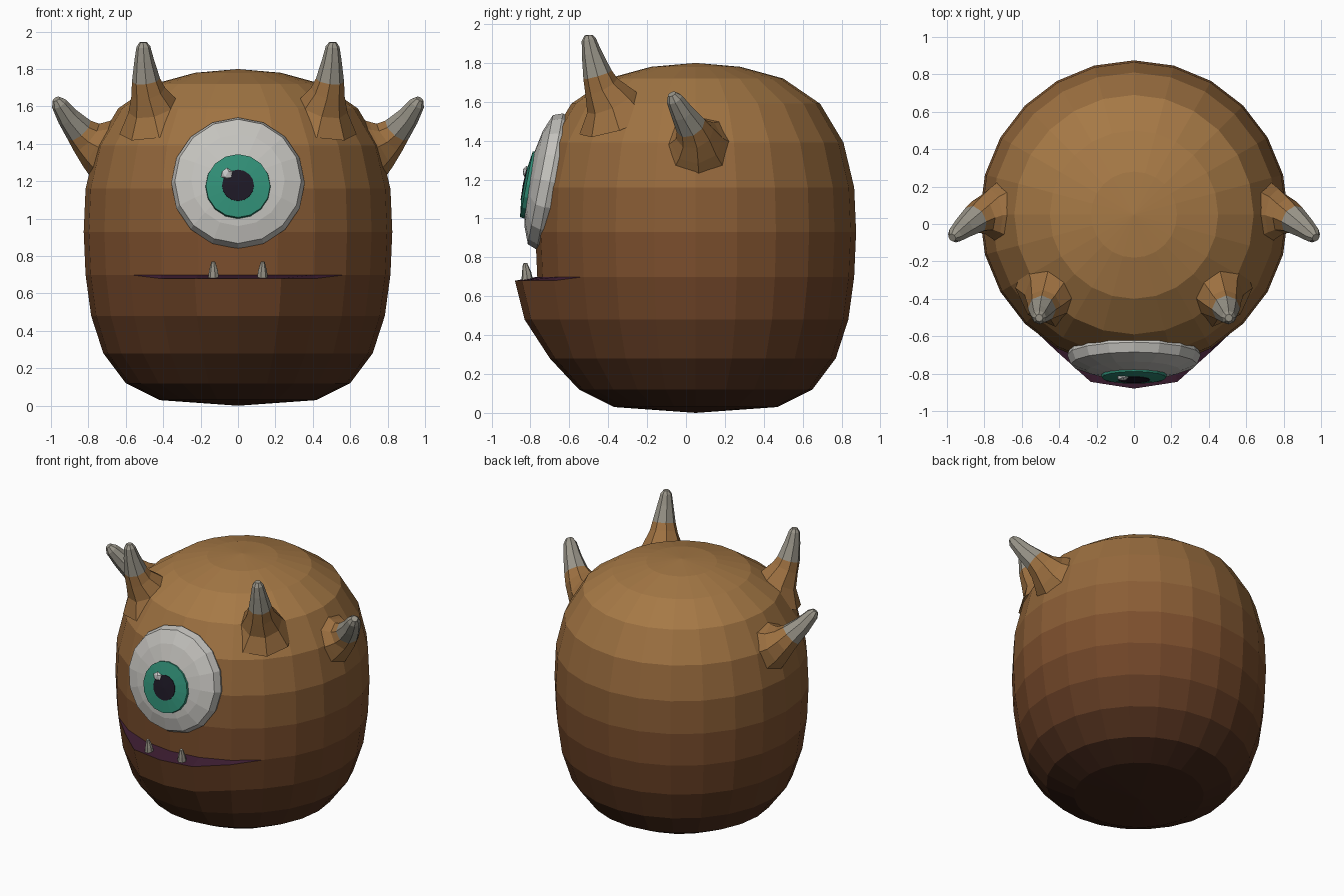
import bpy, bmesh, math
from mathutils import Vector, Matrix

if "Cube" in bpy.data.objects:
    bpy.data.objects.remove(bpy.data.objects["Cube"])


def mat(name, rgb):
    m = bpy.data.materials.new(name)
    m.diffuse_color = (*rgb, 1)
    m.use_nodes = True
    m.node_tree.nodes["Principled BSDF"].inputs["Base Color"].default_value = m.diffuse_color
    return m


def skin_colour(z):
    dark, mid, tan = Vector((.035, .012, .007)), Vector((.19, .07, .024)), Vector((.38, .19, .06))
    if z < 0.75:
        return dark.lerp(mid, max(z, 0) / 0.75)
    return mid.lerp(tan, min((z - 0.75) / 0.9, 1))


HORN = mat("horn_grey", (.32, .30, .25))
SKIN = mat("horn_skin", skin_colour(1.45))
MOUTH = mat("mouth_purple", (.045, .012, .03))
WHITE = mat("eye_white", (.55, .54, .51))
TEAL = mat("iris_teal", (.03, .27, .18))
BLACK = mat("pupil_dark", (.012, .009, .018))
SHINE = mat("eye_shine", (.8, .8, .8))


def finish(name, bm, mats, mirror=False):
    bmesh.ops.remove_doubles(bm, verts=bm.verts, dist=1e-4)
    bmesh.ops.recalc_face_normals(bm, faces=bm.faces)
    me = bpy.data.meshes.new(name)
    bm.to_mesh(me)
    bm.free()
    for m in mats:
        me.materials.append(m)
    ob = bpy.data.objects.new(name, me)
    bpy.context.collection.objects.link(ob)
    if mirror:
        ob.modifiers.new("mirror", 'MIRROR').use_mirror_merge = False
    return ob


def bridge(bm, a, b, index):
    n = len(a)
    for i in range(n):
        j = (i + 1) % n
        bm.faces.new((a[i], a[j], b[j], b[i])).material_index = index


def tube(name, path, mats, slots, sides=8, mirror=True):
    """Rings of given radius along a path of (point, radius), capped at the ends."""
    bm = bmesh.new()
    pts = [Vector(p) for p, r in path]
    rings = []
    for k, (p, r) in enumerate(path):
        t = pts[min(k + 1, len(pts) - 1)] - pts[max(k - 1, 0)]
        q = Vector((0, 0, 1)).rotation_difference(t)
        rings.append([bm.verts.new(pts[k] + q @ Vector((r * math.cos(a), r * math.sin(a), 0)))
                      for a in (2 * math.pi * i / sides for i in range(sides))])
    for k in range(len(rings) - 1):
        bridge(bm, rings[k], rings[k + 1], slots[k])
    bm.faces.new(rings[0]).material_index = slots[0]
    bm.faces.new(rings[-1]).material_index = slots[-1]
    return finish(name, bm, mats, mirror)


# Body: 24-sided barrel with a protruding lower lip and a mouth ledge
SEG, CY = 24, 0.05
LOWER = [(.42, .03, 0), (.60, .12, 0), (.72, .28, .03), (.785, .48, .095), (.815, .70, .115)]
UPPER = [(.815, .70), (.825, .93), (.815, 1.16), (.76, 1.39), (.64, 1.59), (.45, 1.72), (.23, 1.78)]
PUSH = {0: 1, 1: .93, 2: .2}


def body_ring(bm, r, z, push=0):
    out = []
    for i in range(SEG):
        a = 2 * math.pi * i / SEG
        w = PUSH.get(min(i, SEG - i), 0)
        x = r * math.sin(a) * (1 + .9 * push * w)
        y = CY - r * math.cos(a) - push * w
        out.append(bm.verts.new((x, y, z - (.02 if z == .70 and push and w else 0))))
    return out


bm = bmesh.new()
lower = [body_ring(bm, *p) for p in LOWER]
upper = [body_ring(bm, *p) for p in UPPER]
mats = [MOUTH]
for rings, prof in ((lower, LOWER), (upper, UPPER)):
    for k in range(len(rings) - 1):
        mats.append(mat("skin_band", skin_colour((prof[k][1] + prof[k + 1][1]) / 2)))
        bridge(bm, rings[k], rings[k + 1], len(mats) - 1)
for i in range(-3, 3):
    bm.faces.new((lower[-1][i], lower[-1][i + 1], upper[0][i + 1], upper[0][i])).material_index = 0
for ring, z, slot in ((lower[0], 0, 1), (upper[-1], 1.8, len(mats) - 1)):
    pole = bm.verts.new((0, CY, z))
    for i in range(SEG):
        bm.faces.new((ring[i], ring[(i + 1) % SEG], pole)).material_index = slot
finish("body", bm, mats)

# Horns: skin-coloured flared roots with grey tips, mirrored
tube("front_horns", [((.43, -.35, 1.50), .21), ((.455, -.385, 1.60), .135), ((.48, -.435, 1.68), .092),
                     ((.492, -.455, 1.74), .076), ((.502, -.485, 1.85), .052),
                     ((.506, -.50, 1.92), .037), ((.507, -.502, 1.943), .02)],
     [SKIN, HORN], [0, 0, 0, 1, 1, 1])
tube("side_horns", [((.67, .06, 1.36), .21), ((.765, .055, 1.40), .135), ((.81, .045, 1.435), .10),
                    ((.85, .025, 1.475), .08), ((.91, -.02, 1.545), .06),
                    ((.957, -.06, 1.615), .043), ((.972, -.073, 1.64), .022)],
     [SKIN, HORN], [0, 0, 0, 1, 1, 1])

# Eye: shallow dome leaning back, with iris, pupil and highlight
TILT = Matrix.Translation((0, -.70, 1.19)) @ Matrix.Rotation(math.radians(90 - 11), 4, 'X')


def disc(name, prof, centre_depth, material, drop=0):
    bm = bmesh.new()
    n = 16
    rings = [[bm.verts.new((r * math.cos(2 * math.pi * i / n), r * math.sin(2 * math.pi * i / n) - drop, d))
              for i in range(n)] for r, d in prof]
    for a, b in zip(rings, rings[1:]):
        bridge(bm, a, b, 0)
    top = bm.verts.new((0, -drop, centre_depth))
    for i in range(n):
        bm.faces.new((rings[-1][i], rings[-1][(i + 1) % n], top))
    bm.transform(TILT)
    finish(name, bm, [material])


disc("eyeball", [(.345, -.03), (.357, 0), (.338, .05), (.25, .085), (.13, .108)], .115, WHITE)
disc("iris", [(.175, .09), (.172, .116), (.085, .127)], .13, TEAL, .037)
disc("pupil", [(.087, .115), (.085, .130)], .134, BLACK, .037)
bm = bmesh.new()
bmesh.ops.create_icosphere(bm, subdivisions=1, radius=.034)
bm.transform(Matrix.Translation((-.06, -.82, 1.238)) @ Matrix.Diagonal((1, .6, 1, 1)))
finish("eye_highlight", bm, [SHINE])

# Teeth: two small cones on the lower lip
tube("teeth", [((.13, -.815, .67), .032), ((.13, -.82, .72), .025), ((.132, -.828, .77), .011)],
     [HORN], [0, 0], 7)
